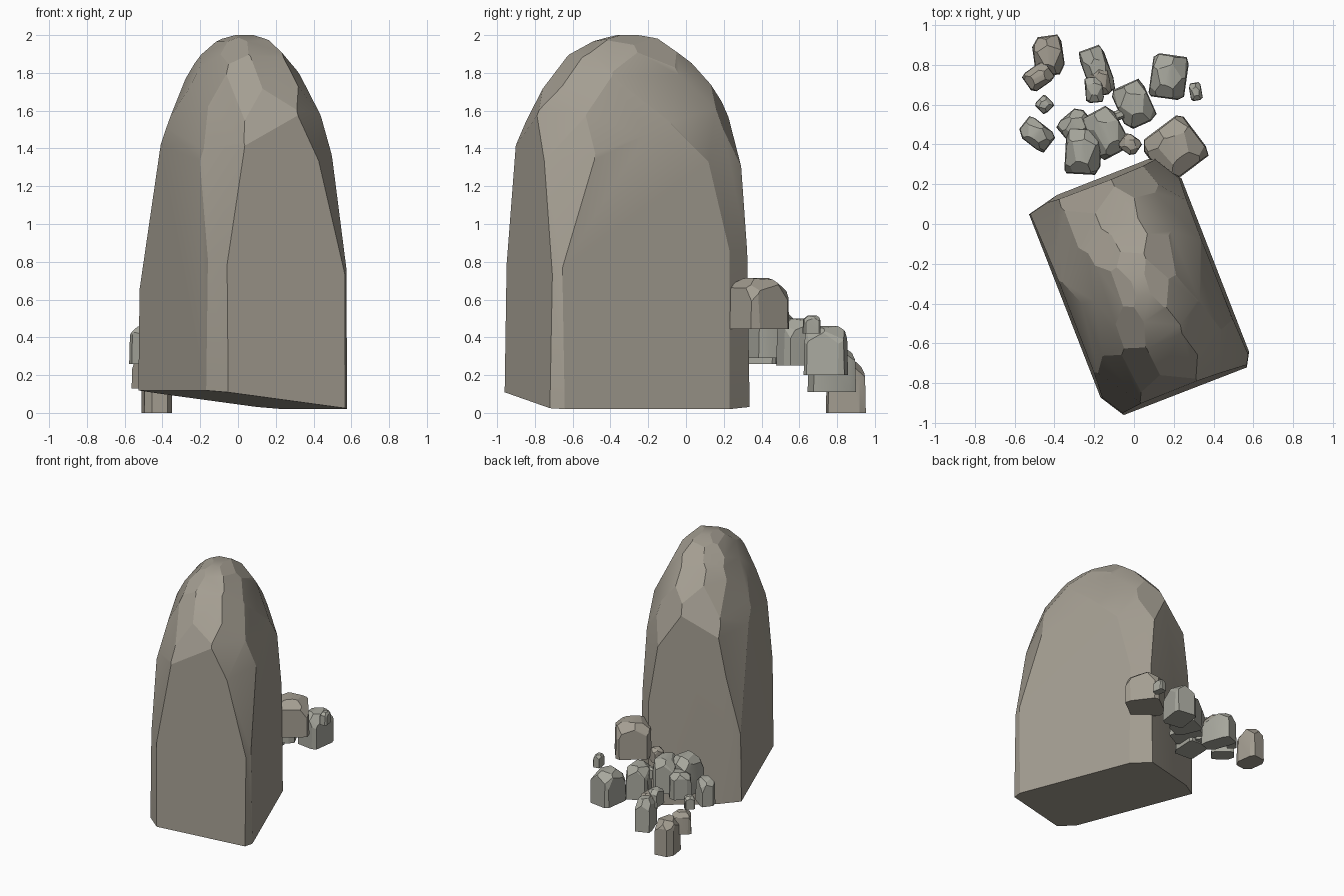
import bpy, bmesh, math, random
from mathutils import Matrix, Vector

if "Cube" in bpy.data.objects:
    bpy.data.objects.remove(bpy.data.objects["Cube"])


def material(name, rgb):
    m = bpy.data.materials.new(name)
    m.diffuse_color = (*rgb, 1)
    m.use_nodes = True
    m.node_tree.nodes["Principled BSDF"].inputs["Base Color"].default_value = m.diffuse_color
    return m


BROWN = material("brown_stone", (0.37, 0.34, 0.285))
GREY = material("grey_stone", (0.39, 0.39, 0.34))


def chip(bm, point, normal):
    """Slice away everything beyond a plane and close the cut."""
    cut = bmesh.ops.bisect_plane(
        bm, geom=bm.verts[:] + bm.edges[:] + bm.faces[:], dist=1e-5,
        plane_co=point, plane_no=Vector(normal).normalized(), clear_outer=True)
    edges = [e for e in cut["geom_cut"]
             if isinstance(e, bmesh.types.BMEdge) and e.is_boundary]
    if len(edges) > 2:
        bmesh.ops.holes_fill(bm, edges=edges)


def rock(name, x, y, w, d, z0, z1, angle, mat, seed, rings, corners=None,
         tilt=0.0, jitter=8, dome=0.47, wide=(1.15, 1.2), square=0.1):
    """Chisel a unit block into a domed rock, then scale and place it."""
    rnd = random.Random(seed)
    bm = bmesh.new()
    bmesh.ops.create_cube(bm, size=2)
    bmesh.ops.transform(bm, verts=bm.verts,
                        matrix=Matrix.Translation((0, 0, 0.5)) @ Matrix.Diagonal((1, 1, 0.5, 1)))
    # gently tapering walls
    for n in ((1, 0), (-1, 0), (0, 1), (0, -1)):
        chip(bm, (n[0], n[1], 0), (n[0], n[1], 0.06))
    # bevelled upright corners
    for i, (sx, sy) in enumerate(((-1, -1), (1, -1), (1, 1), (-1, 1))):
        a, b = corners[i] if corners else (rnd.uniform(.12, .5), rnd.uniform(.12, .5))
        chip(bm, (sx * (1 - a), sy, 0), (sx / a, sy / b, 0.2))
    # rings of facets around the dome
    for elev, count, shift in rings:
        for i in range(count):
            az = math.radians(360 * i / count + shift + rnd.uniform(-jitter, jitter))
            e = math.radians(elev + rnd.uniform(-4, 4))
            dirn = Vector((math.cos(az) * math.cos(e), math.sin(az) * math.cos(e), math.sin(e)))
            reach = 1 + square * abs(math.sin(2 * az)) * math.cos(e) ** 2
            size = Vector((*wide, 1 - dome))
            n = Vector(c / s for c, s in zip(dirn, size))
            p = Vector(c * s * reach for c, s in zip(dirn, size))
            chip(bm, p + Vector((0, 0, dome)), n)
    # sloping underside
    if tilt:
        chip(bm, (1, 0, 0), (-tilt / 2, 0, -1))
    top = max(v.co.z for v in bm.verts)
    m = (Matrix.Translation((x, y, z0)) @ Matrix.Rotation(math.radians(angle), 4, 'Z')
         @ Matrix.Diagonal((w / 2, d / 2, (z1 - z0) / top, 1)))
    bmesh.ops.transform(bm, verts=bm.verts, matrix=m)
    bmesh.ops.remove_doubles(bm, verts=bm.verts, dist=0.002)
    bmesh.ops.recalc_face_normals(bm, faces=bm.faces)
    me = bpy.data.meshes.new(name)
    bm.to_mesh(me)
    bm.free()
    me.materials.append(mat)
    ob = bpy.data.objects.new(name, me)
    bpy.context.collection.objects.link(ob)
    bpy.ops.object.select_all(action='DESELECT')
    ob.select_set(True)
    bpy.context.view_layer.objects.active = ob
    bpy.ops.object.shade_smooth_by_angle(angle=math.radians(20))


# tall main boulder
rock("boulder", 0.03, -0.31, 0.78, 1.155, 0.02, 2.0, 21.3, BROWN, 4,
     ((20, 8, 0), (38, 9, 22), (54, 9, 0), (70, 7, 20), (82, 4, 0)),
     corners=((.2, .22), (.1, .12), (.23, .26), (.44, .07)), tilt=0.05,
     dome=0.445, wide=(1.07, 1.13), square=0.06)

# scattered stones: x, y, width, depth, bottom, top, angle, material
STONES = (
    (-.43, .845, .15, .20, .00, .27, 8, BROWN),
    (-.48, .74, .11, .14, .13, .30, -55, BROWN),
    (-.45, .60, .075, .075, .26, .36, 45, GREY),
    (-.49, .45, .17, .12, .26, .46, -38, GREY),
    (-.185, .77, .13, .24, .11, .35, 20, GREY),
    (-.17, .72, .10, .15, .20, .36, 10, BROWN),
    (-.20, .675, .09, .13, .25, .38, 5, GREY),
    (.00, .60, .17, .22, .25, .50, 24, GREY),
    (.175, .74, .18, .22, .20, .46, -8, GREY),
    (.31, .665, .06, .09, .42, .515, 10, GREY),
    (.205, .378, .265, .26, .445, .715, 37, BROWN),
    (-.255, .365, .18, .23, .26, .55, -3, GREY),
    (-.14, .46, .17, .24, .29, .54, 28, GREY),
    (-.29, .49, .16, .15, .27, .475, 40, GREY),
    (-.02, .40, .10, .09, .45, .555, -35, BROWN),
    (-.07, .55, .06, .05, .38, .47, 20, GREY),
)
for i, s in enumerate(STONES):
    rock(f"stone_{i + 1}", *s, seed=20 + i, jitter=14, dome=0.42,
         rings=((24, 5, 20), (52, 5, 50), (80, 2, 0)))
